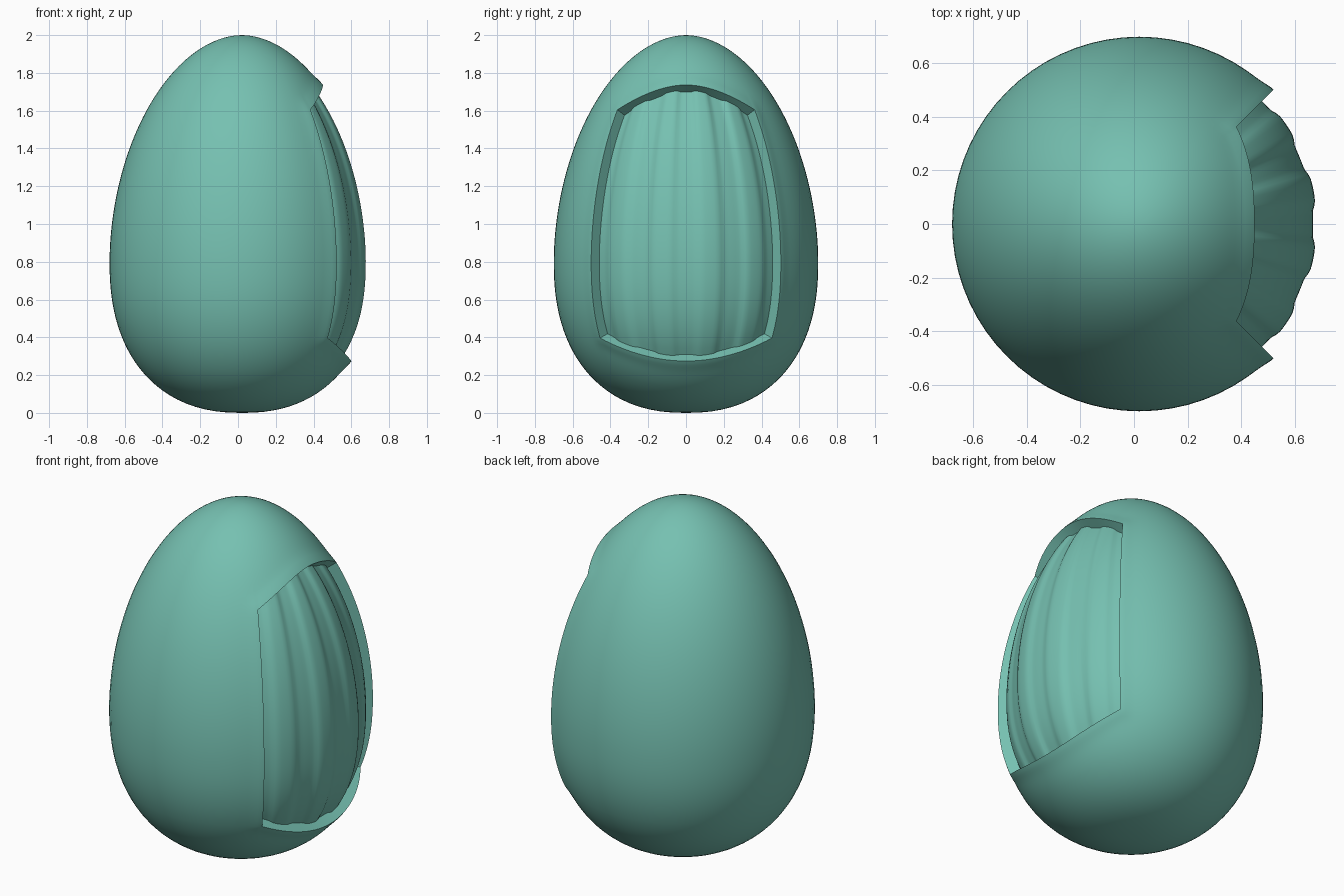
import bpy, bmesh
from math import sin, cos, radians, exp, hypot, tanh, pi
from mathutils import Vector

if "Cube" in bpy.data.objects:
    bpy.data.objects.remove(bpy.data.objects["Cube"])

CX, R, ZM = 0.02, 0.70, 0.8     # axis offset, widest radius and its height
HALF = 45                       # half angle of the opening, facing +x


def radius(z):
    """Egg profile: blunt lower half, slimmer upper half."""
    h, n = ((2 - ZM), 1.9) if z > ZM else (ZM, 2.3)
    return R * max(0.0, 1 - (abs(z - ZM) / h) ** n) ** (1 / n)


def limits(a):
    """Lower and upper edge of the opening at angle a (degrees)."""
    f = max(0.0, (cos(radians(a)) - cos(radians(HALF))) / (1 - cos(radians(HALF))))
    if abs(a) > HALF:
        f = 0.0
    return 0.4 - 0.12 * f, 1.6 + 0.13 * f


def point(a, z, offset=0.0):
    """Point on the egg, moved along the surface normal."""
    r, e = radius(z), 1e-3
    t = radians(a)
    if offset:
        dr = (radius(z + e) - radius(z - e)) / (2 * e)
        k = hypot(1, dr)
        r, z = r + offset / k, z - offset * dr / k
    return Vector((CX + r * cos(t), r * sin(t), z))


def flare(a, z):
    """Slightly raised lip around the opening."""
    lo, hi = limits(a)
    dz = max(lo - z, z - hi, 0)
    da = max(abs(a) - HALF, 0) * pi / 180 * radius(z)
    return 0.010 * exp(-(hypot(dz, da) / 0.045) ** 2)


def depth(a):
    """Panel recess with broad raised vertical ribs."""
    wave = cos(radians(a * 16))
    return -0.044 - 0.007 * tanh(2.5 * wave) / tanh(2.5)


# Angles: fine across the opening, coarser round the back
inside = [-HALF + 1.5 * i for i in range(61)]
angles = inside + [46, 47.5, 49.5, 52, 55] + [60 + 5 * i for i in range(49)] + [305, 308, 310.5, 312.5, 314]
angles = sorted(set(a if a <= 180 else a - 360 for a in angles))
NB, NM, NT = 22, 36, 22


def rows(a):
    lo, hi = limits(a)
    low = [lo * (1 - cos(i / NB * pi / 2)) ** 1 if i < NB * 0.6 else 0 for i in range(NB)]
    low = [lo * sin(i / NB * pi / 2) ** 2 if i < NB / 2 else lo * (1 - 0.5 * (2 - 2 * i / NB)) for i in range(NB)]
    mid = [lo + (hi - lo) * i / NM for i in range(NM)]
    top = [2 - (2 - hi) * (1 - i / NT) ** 1.7 if i > NT / 3 else hi + (2 - hi) * (1 - (1 - i / NT) ** 1.7) for i in range(NT)]
    return low[1:] + mid + top


bm = bmesh.new()
grid = []
for a in angles:
    grid.append([bm.verts.new(point(a, z, flare(a, z))) for z in rows(a)])
south = bm.verts.new((CX, 0, 0))
north = bm.verts.new((CX, 0, 2))
B0, B1 = NB - 1, NB - 1 + NM    # rows bounding the opening

# Outer shell, left open at the recess
n = len(angles)
for i in range(n):
    p, q = grid[i], grid[(i + 1) % n]
    opening = -HALF <= angles[i] < HALF
    for j in range(len(p) - 1):
        if not (opening and B0 <= j < B1):
            bm.faces.new((p[j], q[j], q[j + 1], p[j + 1]))
    bm.faces.new((south, q[0], p[0]))
    bm.faces.new((north, p[-1], q[-1]))

# Recessed ribbed panel
cols = [i for i, a in enumerate(angles) if -HALF <= a <= HALF]
panel = [[bm.verts.new(point(angles[i], z, depth(angles[i])))
          for z in rows(angles[i])[B0:B1 + 1]] for i in cols]
for p, q in zip(panel, panel[1:]):
    for j in range(NM):
        bm.faces.new((p[j], q[j], q[j + 1], p[j + 1]))

# Walls between lip and panel
outer = [grid[i][B0:B1 + 1] for i in cols]
for k in range(len(cols) - 1):
    for j in (0, NM):
        bm.faces.new((outer[k][j], outer[k + 1][j], panel[k + 1][j], panel[k][j]))
for k in (0, -1):
    for j in range(NM):
        bm.faces.new((outer[k][j], outer[k][j + 1], panel[k][j + 1], panel[k][j]))
bmesh.ops.recalc_face_normals(bm, faces=bm.faces)

mesh = bpy.data.meshes.new("egg_pod")
bm.to_mesh(mesh)
bm.free()
pod = bpy.data.objects.new("egg_pod", mesh)
bpy.context.collection.objects.link(pod)
mat = bpy.data.materials.new("teal")
mat.diffuse_color = (0.18, 0.53, 0.44, 1)
mat.use_nodes = True
mat.node_tree.nodes["Principled BSDF"].inputs["Base Color"].default_value = mat.diffuse_color
mesh.materials.append(mat)
bpy.context.view_layer.objects.active = pod
pod.select_set(True)
bpy.ops.object.shade_smooth_by_angle(angle=radians(40))
